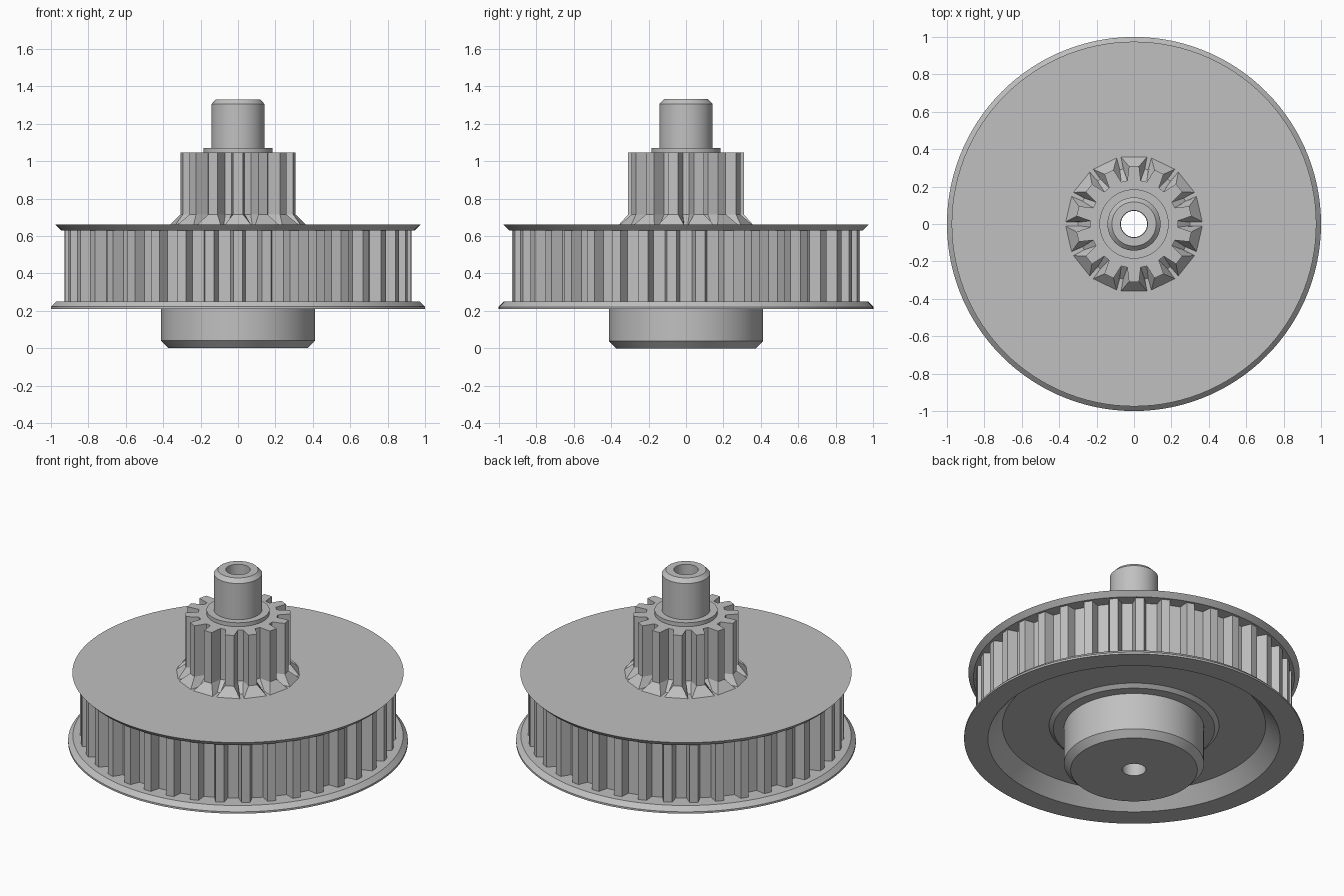
import bpy
import bmesh
from math import sin, cos, pi, radians

old = bpy.data.objects.get("Cube")
if old:
    bpy.data.objects.remove(old, do_unlink=True)

# One plain grey for the whole machined part
GREY = (0.53, 0.53, 0.53, 1)
steel = bpy.data.materials.new("machined grey")
steel.use_nodes = True
steel.diffuse_color = GREY
steel.node_tree.nodes["Principled BSDF"].inputs["Base Color"].default_value = GREY


def skin(name, rings):
    """Join a stack of equal rings of points with quads."""
    bm = bmesh.new()
    loops = [[bm.verts.new(p) for p in ring] for ring in rings]
    n = len(loops[0])
    for a, b in zip(loops, loops[1:]):
        for i in range(n):
            j = (i + 1) % n
            bm.faces.new((a[i], a[j], b[j], b[i]))
    mesh = bpy.data.meshes.new(name)
    bm.to_mesh(mesh)
    bm.free()
    mesh.materials.append(steel)
    obj = bpy.data.objects.new(name, mesh)
    bpy.context.collection.objects.link(obj)
    bpy.ops.object.select_all(action="DESELECT")
    obj.select_set(True)
    bpy.context.view_layer.objects.active = obj
    bpy.ops.object.shade_smooth_by_angle(angle=radians(8))
    return obj


def lathe(name, profile, steps=120):
    turn = [2 * pi * i / steps for i in range(steps)]
    return skin(name, [[(r * cos(a), r * sin(a), z) for a in turn] for r, z in profile])


def toothed_ring(teeth, root, tip, root_half, tip_half, z):
    """Trapezoid teeth, with one tooth centred on the front."""
    points = []
    for k in range(teeth):
        mid = -pi / 2 + 2 * pi * k / teeth
        for r, half in ((root, -root_half), (tip, -tip_half), (tip, tip_half), (root, root_half)):
            a = mid + half / r
            points.append((r * cos(a), r * sin(a), z))
    return points


# Underside: hub, raised boss and dished web
lathe("hub", [(.07, 0), (.373, 0), (.412, .04), (.412, .28)])
lathe("hub_boss", [(.412, .28), (.475, .28), (.50, .30)])
lathe("web_underside", [(.50, .30), (.775, .30), (.86, .21)])

# Flanges on both sides of the belt teeth
lathe("lower_flange", [(.86, .21), (1, .21), (1, .222), (.972, .25), (.86, .25)])
lathe("upper_flange", [(.86, .63), (.945, .63), (.975, .66), (.27, .66)])

# Belt teeth
skin("belt_teeth", [toothed_ring(38, .868, .93, .04, .025, z) for z in (.25, .63)])

# Pinion with flared tooth roots and a flat top
pinion = [toothed_ring(14, .30, .365, .058, .07, .66),
          toothed_ring(14, .235, .31, .036, .027, .715),
          toothed_ring(14, .235, .31, .036, .027, 1.045)]
pinion.append(toothed_ring(14, .17, .17, .026, .015, 1.045))
skin("pinion", pinion)

# Collar, shaft and through bore
lathe("collar", [(.185, 1.045), (.185, 1.07), (.142, 1.07)])
lathe("shaft", [(.142, 1.07), (.142, 1.305), (.118, 1.33), (.072, 1.33)])
lathe("bore", [(.072, 1.33), (.07, 0)])
